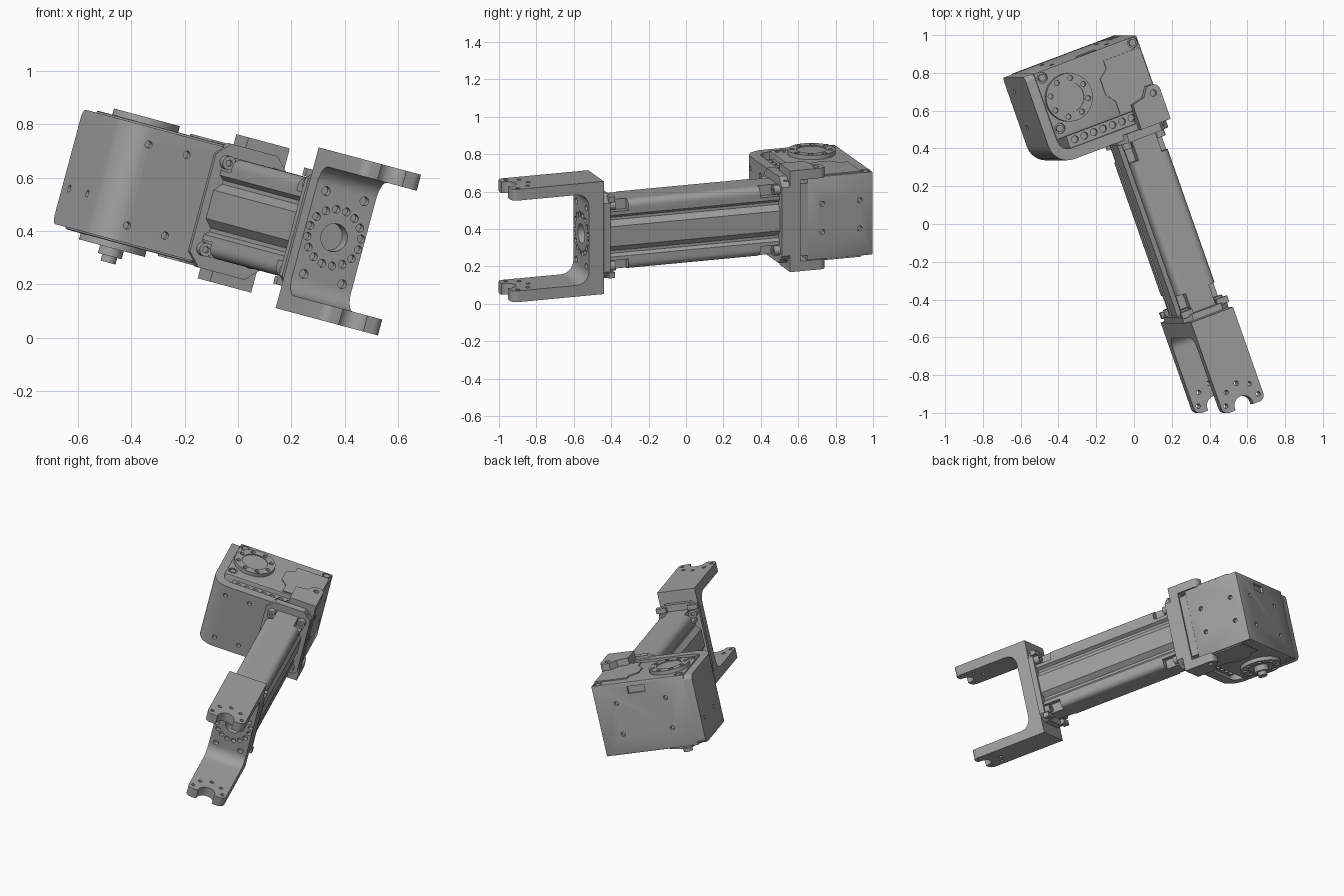
import bpy, bmesh, math
from mathutils import Matrix, Vector

if "Cube" in bpy.data.objects:
    bpy.data.objects.remove(bpy.data.objects["Cube"])

# The arm is built along its own axes, then tilted into place
POSE = (Matrix.Translation((0.146, 0.05, 0.433)) @ Matrix.Rotation(math.radians(15), 4, 'Y')
        @ Matrix.Rotation(math.radians(20), 4, 'Z'))
metal = bpy.data.materials.new("grey metal")
metal.diffuse_color = (0.36, 0.36, 0.36, 1)
metal.use_nodes = True
metal.node_tree.nodes["Principled BSDF"].inputs["Base Color"].default_value = metal.diffuse_color
TO_AXIS = {'Z': Matrix(), 'X': Matrix.Rotation(math.pi / 2, 4, 'Y'), 'Y': Matrix.Rotation(-math.pi / 2, 4, 'X')}


def finish(name, bm):
    bmesh.ops.recalc_face_normals(bm, faces=bm.faces)
    me = bpy.data.meshes.new(name)
    bm.to_mesh(me)
    bm.free()
    me.materials.append(metal)
    ob = bpy.data.objects.new(name, me)
    bpy.context.collection.objects.link(ob)
    ob.matrix_world = POSE
    return ob


def add_box(bm, x, y, z):
    m = Matrix.Translation(((x[0] + x[1]) / 2, (y[0] + y[1]) / 2, (z[0] + z[1]) / 2))
    m = m @ Matrix.Diagonal((x[1] - x[0], y[1] - y[0], z[1] - z[0], 1))
    return bmesh.ops.create_cube(bm, size=1, matrix=m)['verts']


def add_cyl(bm, c, r, length, axis, seg=20):
    bmesh.ops.create_cone(bm, cap_ends=True, segments=seg, radius1=r, radius2=r, depth=length,
                          matrix=Matrix.Translation(c) @ TO_AXIS[axis])


def box(name, x, y, z, bevel=0.0):
    bm = bmesh.new()
    add_box(bm, x, y, z)
    if bevel:
        bmesh.ops.bevel(bm, geom=bm.edges[:], offset=bevel, segments=2, affect='EDGES', profile=0.5)
    return finish(name, bm)


def prism(name, pts, axis, lo, hi):
    """Extrude a 2D outline along an axis (X: pts are y,z; Y: x,z; Z: x,y)."""
    place = {'X': lambda a, b: (lo, a, b), 'Y': lambda a, b: (a, lo, b), 'Z': lambda a, b: (a, b, lo)}[axis]
    bm = bmesh.new()
    f = bm.faces.new([bm.verts.new(place(a, b)) for a, b in pts])
    ext = bmesh.ops.extrude_face_region(bm, geom=[f])['geom']
    step = Vector([hi - lo if k == axis else 0 for k in 'XYZ'])
    bmesh.ops.translate(bm, vec=step, verts=[v for v in ext if isinstance(v, bmesh.types.BMVert)])
    return finish(name, bm)


def arc(cx, cy, r, a0, a1, n=8):
    return [(cx + r * math.cos(math.radians(a0 + (a1 - a0) * i / n)),
             cy + r * math.sin(math.radians(a0 + (a1 - a0) * i / n))) for i in range(n + 1)]


def cut(ob, holes=(), boxes=()):
    """Cut cylinders (centre, radius, length, axis) and boxes out of a part."""
    bm = bmesh.new()
    for h in holes:
        add_cyl(bm, *h)
    for b in boxes:
        add_box(bm, *b)
    tool = finish("cutter", bm)
    tool.hide_render = True
    mod = ob.modifiers.new("cut", 'BOOLEAN')
    mod.operation, mod.solver, mod.object = 'DIFFERENCE', 'EXACT', tool
    mod.use_self = True
    bpy.context.view_layer.update()
    me = bpy.data.meshes.new_from_object(ob.evaluated_get(bpy.context.evaluated_depsgraph_get()))
    ob.modifiers.clear()
    ob.data = me
    bpy.data.objects.remove(tool)


SIGNS = [(a, b) for a in (-1, 1) for b in (-1, 1)]

# Fork: plate with two arms, rounded prongs, notches and bolt holes
upper = [(-1.085, 0.312), (-1.085, 0.25)] + arc(-0.72, 0.18, 0.07, 90, 0)
fork = prism("fork", [(-0.565, 0.312)] + upper + [(y, -z) for y, z in reversed(upper)] + [(-0.565, -0.312)],
             'X', -0.122, 0.122)
bm = bmesh.new()
bm.from_mesh(fork.data)
tips = [e for e in bm.edges if all(v.co.y < -1.08 for v in e.verts)
        and abs(e.verts[0].co.x - e.verts[1].co.x) < 1e-4]
bmesh.ops.bevel(bm, geom=tips, offset=0.035, segments=5, affect='EDGES', profile=0.5)
bm.to_mesh(fork.data)
bm.free()
holes = [((0, -1.075, 0), 0.052, 0.8, 'Z', 32), ((0, -0.65, 0), 0.053, 0.12, 'Y', 32)]
holes += [((0.095 * math.cos(a), -1.045 + 0.095 * math.sin(a), 0), 0.012, 0.8, 'Z', 14)
          for a in [math.pi * i / 4 for i in range(5)]]
holes += [((0.107 * math.cos(a), -0.65, 0.107 * math.sin(a)), 0.015, 0.06, 'Y', 14)
          for a in [math.pi * (i + 0.5) / 8 for i in range(16)]]
holes += [((sx * 0.079, -0.65, sz * 0.161), 0.017, 0.06, 'Y', 14) for sx, sz in SIGNS]
cut(fork, holes)


# End flanges with chamfered corners
def octagon(x, z, c):
    return [(-x, -z + c), (-x + c, -z), (x - c, -z), (x, -z + c), (x, z - c), (x - c, z), (-x + c, z), (-x, z - c)]


prism("fork_flange", octagon(0.13, 0.235, 0.045), 'Y', -0.566, -0.53)
prism("motor_flange", octagon(0.145, 0.24, 0.05), 'Y', 0.44, 0.487)

# Tube: grooved extrusion with screw pockets at both ends
side = [(0.117, 0.0), (0.117, 0.055), (0.09, 0.085), (0.09, 0.1), (0.108, 0.115)] + \
       arc(0.073, 0.155, 0.037, 0, 90, 6) + [(0.03, 0.192)]
right = [(x, -z) for x, z in reversed(side[1:])] + side
tube = prism("tube", right + [(-x, -z) for x, z in right], 'Y', -0.54, 0.45)
pockets = []
for sx, sz in SIGNS:
    for y in ((-0.528, -0.42), (0.33, 0.438)):
        pockets.append((sorted((sx * 0.068, sx * 0.16)), y, sorted((sz * 0.135, sz * 0.25))))
cut(tube, boxes=pockets)

# Flange screws with sockets
bm = bmesh.new()
for sx, sz in SIGNS:
    for y, d in ((-0.53, 1), (0.44, -1)):
        add_cyl(bm, (sx * 0.097, y + d * 0.015, sz * 0.168), 0.026, 0.04, 'Y', 20)
screws = finish("flange_screws", bm)
cut(screws, [((sx * 0.097, y, sz * 0.168), 0.013, 0.03, 'Y', 6) for sx, sz in SIGNS for y in (-0.495, 0.405)])
# Small lugs beside the fork flange
bm = bmesh.new()
for sx, sz in SIGNS:
    add_box(bm, sorted((sx * 0.07, sx * 0.135)), (-0.54, -0.505), sorted((sz * 0.195, sz * 0.225)))
finish("flange_lugs", bm)

# Wrap-around bracket: side and front plate in one bend
bracket = prism("side_bracket", [(-0.515, 0.96)] + arc(-0.405, 0.57, 0.11, 180, 270) +
                [(0.12, 0.46), (0.12, 0.52)] + arc(-0.40, 0.58, 0.06, 270, 180) + [(-0.46, 0.96)],
                'Z', -0.222, 0.222)
bm = bmesh.new()
bm.from_mesh(bracket.data)
ends = [e for e in bm.edges if all(v.co.y > 0.95 for v in e.verts)
        and abs(e.verts[0].co.z - e.verts[1].co.z) < 1e-4]
bmesh.ops.bevel(bm, geom=ends, offset=0.03, segments=5, affect='EDGES', profile=0.5)
bm.to_mesh(bracket.data)
bm.free()
cut(bracket, [((x, 0.46, z), 0.014, 0.05, 'Y', 14) for x in (-0.407, -0.25) for z in (-0.157, 0.157)] +
    [((-0.515, y, -0.08), 0.014, 0.04, 'X', 14) for y in (0.676, 0.88)])

# Perforated spacer between bracket and housing
spacer = box("spacer", (-0.40, 0.137), (0.515, 0.592), (-0.2, 0.2))
cut(spacer, [((-0.36 + 0.055 * i, 0.555, s * 0.2), 0.019, 0.04, 'Z', 14) for i in range(8) for s in (-1, 1)])

# Strap clamping the housing, with ears on top and bottom
box("strap_core", (-0.02, 0.15), (0.485, 0.545), (-0.28, 0.28))
for s, part in ((1, "upper_ear"), (-1, "lower_ear")):
    ear = prism(part, [(-0.02, 0.53), (0.15, 0.53), (0.15, 0.655)] + arc(0.115, 0.655, 0.035, 0, 90, 5) +
                [(0.085, 0.69), (0.05, 0.64), (-0.02, 0.625)], 'Z', *sorted((s * 0.225, s * 0.28)))
    cut(ear, [((0.107, 0.645, s * 0.28), 0.017, 0.04, 'Z', 16)])

# Motor housing with bolt holes and a connector slot
housing = box("motor_housing", (-0.462, 0.137), (0.588, 0.96), (-0.23, 0.23), 0.006)
cut(housing, [((0.137, y, z), 0.014, 0.05, 'X', 14) for y in (0.673, 0.886) for z in (-0.078, 0.078)] +
    [((x, 0.96, z), 0.014, 0.05, 'Y', 14) for x in (-0.32, 0.0) for z in (-0.1, 0.1)] +
    [((x, y, s * 0.23), 0.028, 0.03, 'Z', 18) for x, y in ((-0.425, 0.925), (0.105, 0.93), (-0.425, 0.64))
     for s in (-1, 1)],
    [((-0.2, -0.09), (0.945, 0.98), (0.155, 0.2))])
bm = bmesh.new()
for x, y in ((-0.425, 0.925), (0.105, 0.93), (-0.425, 0.64)):
    for s in (-1, 1):
        add_cyl(bm, (x, y, s * 0.218), 0.019, 0.02, 'Z', 16)
finish("housing_screws", bm)

# Raised cover plates on the housing
cover = [(0.13, 0.895), (-0.08, 0.895), (-0.08, 0.85), (-0.13, 0.81), (-0.13, 0.72), (-0.09, 0.67),
         (-0.09, 0.6), (0.13, 0.6)]
for s, part in ((1, "upper_cover"), (-1, "lower_cover")):
    prism(part, cover, 'Z', *sorted((s * 0.226, s * 0.237)))

# Output discs with bolt circle, and the lower shaft
C = (-0.326, 0.779)
for s, part in ((1, "upper_disc"), (-1, "lower_disc")):
    bm = bmesh.new()
    add_cyl(bm, (*C, s * 0.236), 0.128, 0.036, 'Z', 48)
    disc = finish(part, bm)
    cut(disc, [((C[0] + 0.103 * math.cos(a), C[1] + 0.103 * math.sin(a), s * 0.254), 0.014, 0.03, 'Z', 14)
               for a in [math.pi * (i + 0.5) / 4 for i in range(8)]] +
        [((*C, s * 0.254), 0.08, 0.012, 'Z', 40)])
bm = bmesh.new()
add_cyl(bm, (*C, -0.26), 0.046, 0.05, 'Z', 32)
add_cyl(bm, (*C, -0.285), 0.029, 0.05, 'Z', 24)
finish("shaft", bm)

# Smooth the curved surfaces, keep edges sharp
bpy.ops.object.select_all(action='SELECT')
bpy.context.view_layer.objects.active = fork
bpy.ops.object.shade_smooth_by_angle(angle=math.radians(30))
